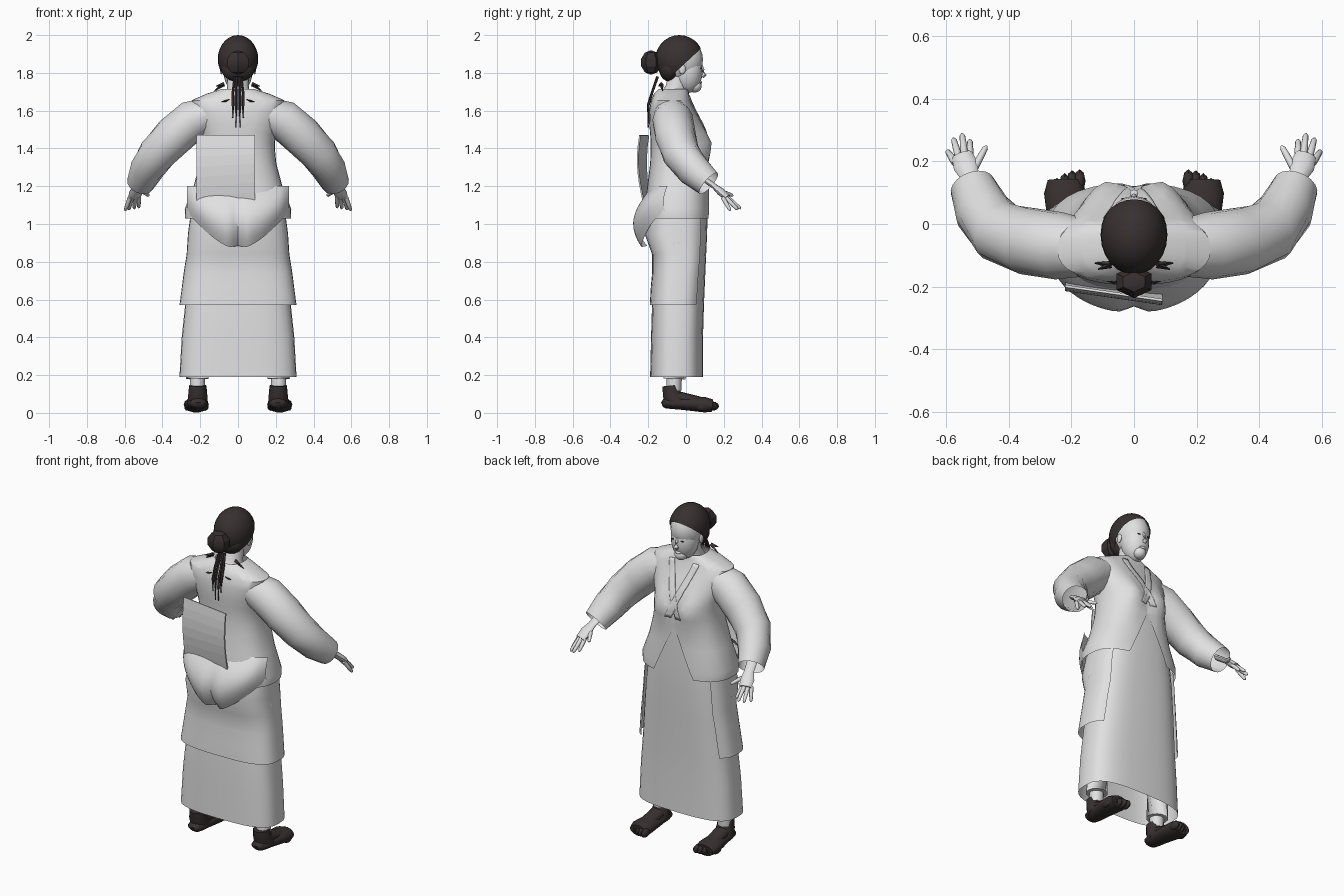
import bpy, bmesh
from math import sin, cos, pi, exp, sqrt, radians
from mathutils import Vector, Matrix

cube = bpy.data.objects.get("Cube")
if cube:
    bpy.data.objects.remove(cube)


def material(name, rgb):
    m = bpy.data.materials.new(name)
    m.use_nodes = True
    m.diffuse_color = (*rgb, 1)
    m.node_tree.nodes["Principled BSDF"].inputs["Base Color"].default_value = (*rgb, 1)
    return m


cloth = material("pale grey", (0.75, 0.75, 0.75))
dark = material("dark brown", (0.04, 0.03, 0.031))


def finish(name, bm, mat, mirror=False, smooth=45, thick=0, wrap=None):
    """Turn a bmesh into a shaded object, mirrored across x or wrapped if asked."""
    bmesh.ops.recalc_face_normals(bm, faces=bm.faces)
    mesh = bpy.data.meshes.new(name)
    bm.to_mesh(mesh)
    bm.free()
    mesh.materials.append(mat)
    ob = bpy.data.objects.new(name, mesh)
    bpy.context.collection.objects.link(ob)
    bpy.ops.object.select_all(action="DESELECT")
    ob.select_set(True)
    bpy.context.view_layer.objects.active = ob
    if smooth:
        bpy.ops.object.shade_smooth_by_angle(angle=radians(smooth))
    if wrap:
        fit = ob.modifiers.new("Fit", "SHRINKWRAP")
        fit.target = wrap
        fit.wrap_mode = "ABOVE_SURFACE"
        fit.offset = 0.005
    if thick:
        ob.modifiers.new("Thickness", "SOLIDIFY").thickness = thick
    if mirror:
        ob.modifiers.new("Mirror", "MIRROR")
    return ob


def skin(bm, rows, closed):
    """Bridge rows of points with quads."""
    rows = [[bm.verts.new(p) for p in row] for row in rows]
    n = len(rows[0])
    for a, b in zip(rows, rows[1:]):
        for i in range(n if closed else n - 1):
            j = (i + 1) % n
            bm.faces.new((a[i], a[j], b[j], b[i]))
    return rows


def loft(rings, gap=0, n=32, power=2.5):
    """Stack of oval rings (z, half width, back y, front y); gap opens the front."""
    bm = bmesh.new()
    rows = []
    for z, w, back, front in rings:
        row = []
        for i in range(n):
            t = pi / 2 + gap + (2 * pi - 2 * gap) * i / (n - 1 if gap else n)
            sx, sy = [abs(v) ** (2 / power) * (1 if v > 0 else -1) for v in (cos(t), sin(t))]
            row.append((w * sx, (back + front) / 2 + (front - back) / 2 * sy, z))
        rows.append(row)
    skin(bm, rows, not gap)
    return bm


def tube(name, path, mat, n=10, flat=1, mirror=True, caps=True):
    """Tube through (x, y, z, radius) points."""
    bm = bmesh.new()
    pts = [Vector(p[:3]) for p in path]
    rows = []
    for k, p in enumerate(pts):
        d = pts[min(k + 1, len(pts) - 1)] - pts[max(k - 1, 0)]
        side = d.cross(Vector((0, 0, 1)))
        side = side.normalized() if side.length > 1e-4 else Vector((1, 0, 0))
        up = side.cross(d).normalized()
        r = path[k][3]
        rows.append([p + r * (side * cos(2 * pi * i / n) + up * flat * sin(2 * pi * i / n))
                     for i in range(n)])
    rows = skin(bm, rows, True)
    if caps:
        bm.faces.new(rows[0])
        bm.faces.new(rows[-1])
    return finish(name, bm, mat, mirror)


def ball_mesh(centre, radii, u=20, v=12):
    bm = bmesh.new()
    bmesh.ops.create_uvsphere(bm, u_segments=u, v_segments=v, radius=1,
                              matrix=Matrix.Translation(centre) @ Matrix.Diagonal((*radii, 1)))
    return bm


def ball(name, centre, radii, mat, mirror=False, u=20, v=12):
    return finish(name, ball_mesh(centre, radii, u, v), mat, mirror)


def bisect(bm, point, normal, clear=False):
    """Slice along a plane, optionally removing the side the normal points to."""
    bmesh.ops.bisect_plane(bm, geom=bm.verts[:] + bm.edges[:] + bm.faces[:],
                           plane_co=point, plane_no=normal, clear_outer=clear)


# Long skirt and the open overskirt
finish("skirt", loft([(0.19, 0.31, -0.19, 0.09), (0.4, 0.298, -0.185, 0.09),
                      (0.57, 0.28, -0.18, 0.095), (0.8, 0.258, -0.165, 0.105),
                      (0.95, 0.245, -0.19, 0.112), (1.1, 0.22, -0.17, 0.115),
                      (1.35, 0.17, -0.15, 0.11)], power=3), cloth)
finish("overskirt", loft([(0.57, 0.31, -0.192, 0.09), (0.66, 0.298, -0.187, 0.098),
                          (0.74, 0.288, -0.18, 0.102), (0.84, 0.272, -0.18, 0.112),
                          (0.95, 0.265, -0.22, 0.12), (1.06, 0.25, -0.2, 0.12)],
                         gap=radians(50), power=3), cloth)

# Jacket with a rounded bust and a pointed opening low on the front
bm = loft([(1.03, 0.28, -0.22, 0.13), (1.08, 0.282, -0.22, 0.13), (1.2, 0.235, -0.205, 0.122),
           (1.32, 0.203, -0.19, 0.115), (1.38, 0.197, -0.187, 0.112), (1.43, 0.195, -0.187, 0.11),
           (1.48, 0.205, -0.19, 0.1), (1.53, 0.22, -0.195, 0.085), (1.6, 0.24, -0.195, 0.05),
           (1.655, 0.245, -0.185, 0.025), (1.69, 0.165, -0.17, 0.015),
           (1.715, 0.085, -0.145, 0.01)])
for v in bm.verts:
    if v.co.y > 0:
        v.co.y += 0.035 * exp(-((abs(v.co.x) - 0.095) / 0.06) ** 2 - ((v.co.z - 1.42) / 0.08) ** 2)
for s in (1, -1):
    bisect(bm, (0, 0, 1.32), (s, 0, 0.45))
gone = [f for f in bm.faces for c in [f.calc_center_median()]
        if c.y > 0.05 and abs(c.x) < 0.45 * (1.32 - c.z)]
bmesh.ops.delete(bm, geom=gone, context="FACES")
jacket = finish("jacket", bm, cloth)

# Rounded jacket tail draped over the seat, with a central crease
bm = bmesh.new()
rows = []
for i in range(11):
    t, row = i / 10, []
    for j in range(25):
        x = 0.27 * (j / 12 - 1)
        crease = exp(-(x / 0.03) ** 2)
        hem = 0.865 + 0.2 * abs(x / 0.27) ** 1.6 + 0.02 * crease
        depth = (0.1 + 0.105 * sin(0.8 * pi * t)) * sqrt(1 - (x / 0.275) ** 2)
        row.append((x, -0.08 - depth + 0.035 * crease * t, 1.2 + (hem - 1.2) * t))
    rows.append(row)
skin(bm, rows, False)
finish("jacket_tail", bm, cloth)

# Crossed lapels lying on the chest
for s in (1, -1):
    bm = bmesh.new()
    a, b = Vector((0.085 * s, 0.05, 1.69)), Vector((-0.03 * s, 0.14, 1.37))
    skin(bm, [[a.lerp(b, i / 16) + Vector((0.01 * k, 0, 0)) for k in range(-2, 3)]
              for i in range(17)], False)
    finish("lapel_left" if s > 0 else "lapel_right", bm, cloth, thick=0.004, wrap=jacket)

# Sleeves and hands
tube("sleeve", [(0.12, -0.08, 1.595, 0.085), (0.24, -0.07, 1.55, 0.108),
                (0.34, -0.055, 1.465, 0.108), (0.43, -0.025, 1.37, 0.1),
                (0.485, 0.04, 1.285, 0.09), (0.517, 0.12, 1.215, 0.073)], cloth, 18, caps=False)
tube("palm", [(0.51, 0.1, 1.235, 0.03), (0.525, 0.15, 1.2, 0.028),
              (0.538, 0.185, 1.17, 0.04), (0.55, 0.22, 1.14, 0.034)], cloth, 10, 0.5)
for name, base, tip in (("thumb", (0.51, 0.18, 1.175), (0.472, 0.25, 1.15)),
                        ("index_finger", (0.525, 0.205, 1.15), (0.525, 0.27, 1.085)),
                        ("middle_finger", (0.542, 0.215, 1.145), (0.55, 0.29, 1.08)),
                        ("ring_finger", (0.56, 0.21, 1.14), (0.578, 0.275, 1.075)),
                        ("little_finger", (0.572, 0.195, 1.14), (0.598, 0.235, 1.07))):
    a, b = Vector(base), Vector(tip)
    tube(name, [(*a.lerp(b, t), r) for t, r in ((0, 0.012), (0.5, 0.011), (0.9, 0.009), (1, 0.003))],
         cloth, 8)

# Trouser legs and feet with toes
tube("trouser_leg", [(0.19, -0.05, 0.9, 0.08), (0.215, -0.05, 0.4, 0.065),
                     (0.215, -0.06, 0.18, 0.06)], cloth, 14)
tube("ankle", [(0.215, -0.06, 0.22, 0.04), (0.215, -0.065, 0.12, 0.04)], cloth, 12)
tube("foot", [(0.212, -0.128, 0.045, 0.02), (0.212, -0.115, 0.05, 0.042),
              (0.212, -0.075, 0.052, 0.052), (0.214, -0.03, 0.05, 0.054),
              (0.218, 0.04, 0.047, 0.062), (0.221, 0.1, 0.043, 0.067),
              (0.221, 0.14, 0.038, 0.055)], dark, 14, 0.62)
tube("instep", [(0.213, -0.08, 0.145, 0.046), (0.213, -0.075, 0.1, 0.05),
                (0.214, -0.05, 0.05, 0.055)], dark, 14)
tube("foot_arch", [(0.214, -0.05, 0.085, 0.045), (0.219, 0.07, 0.055, 0.045)], dark, 12, 0.7)
for i in range(5):
    ball("toe_%d" % (i + 1), (0.174 + 0.024 * i, 0.137 - 0.006 * i * i / 2, 0.036),
         (0.019 - 0.001 * i, 0.038, 0.025), dark, True, 8, 6)

# Neck, head and face
tube("neck", [(0, -0.07, 1.66, 0.075), (0, -0.05, 1.72, 0.058), (0, -0.03, 1.8, 0.06)],
     cloth, 16, mirror=False)
ball("head", (0, -0.025, 1.87), (0.092, 0.115, 0.12), cloth)
ball("face", (0, 0.008, 1.81), (0.077, 0.08, 0.117), cloth)
ball("chin", (0, 0.046, 1.73), (0.037, 0.037, 0.034), cloth)
tube("nose", [(0, 0.08, 1.85, 0.004), (0, 0.09, 1.815, 0.008), (0, 0.097, 1.79, 0.013),
              (0, 0.086, 1.777, 0.009)], cloth, 8, mirror=False)
ball("lips", (0, 0.072, 1.75), (0.022, 0.014, 0.009), cloth, u=10, v=6)
ball("eye", (0.03, 0.08, 1.825), (0.012, 0.004, 0.004), dark, True, 10, 6)
ball("ear", (0.088, -0.02, 1.82), (0.008, 0.018, 0.028), cloth, True, 10, 6)

# Hair cap trimmed along the hairline, with a bun behind
bm = ball_mesh((0, -0.035, 1.873), (0.107, 0.127, 0.127), 24, 14)
bisect(bm, (0, 0.08, 1.93), (0, 0.68, -0.73), True)
finish("hair_cap", bm, dark)
ball("nape_hair", (0, -0.085, 1.825), (0.09, 0.058, 0.072), dark)
finish("hair_bun", ball_mesh((0, -0.185, 1.855), (0.068, 0.055, 0.065), 6, 5), dark, smooth=30)

# Hair ribbons down the back and loose tips at the collar
for x, low in ((0.01, 1.51), (0.027, 1.56)):
    tube("hair_ribbon", [(x * 0.6, -0.15, 1.78, 0.008), (x, -0.178, 1.7, 0.007),
                         (x, -0.2, 1.63, 0.008), (x, -0.2, low, 0.004)], dark, 5)
for tip in ((0.125, -0.125, 1.705), (0.115, -0.145, 1.73)):
    tube("collar_tip", [(0.075, -0.13, 1.74, 0.012), (*tip, 0.002)], dark, 4)
tube("back_tuft", [(0.045, -0.187, 1.66, 0.002), (0.065, -0.186, 1.652, 0.006),
                   (0.095, -0.178, 1.645, 0.002)], dark, 4)

# Curved back panel, hung slightly askew
bm = bmesh.new()
rows = []
for i in range(8):
    t = i / 7
    bulge = -0.03 * sin(pi * (0.2 + 0.8 * t))
    rows.append([(-0.22, -0.185 + bulge, 1.47 - 0.39 * t), (0.09, -0.23 + bulge, 1.47 - 0.35 * t)])
skin(bm, rows, False)
finish("back_panel", bm, cloth, smooth=0, thick=0.008)
